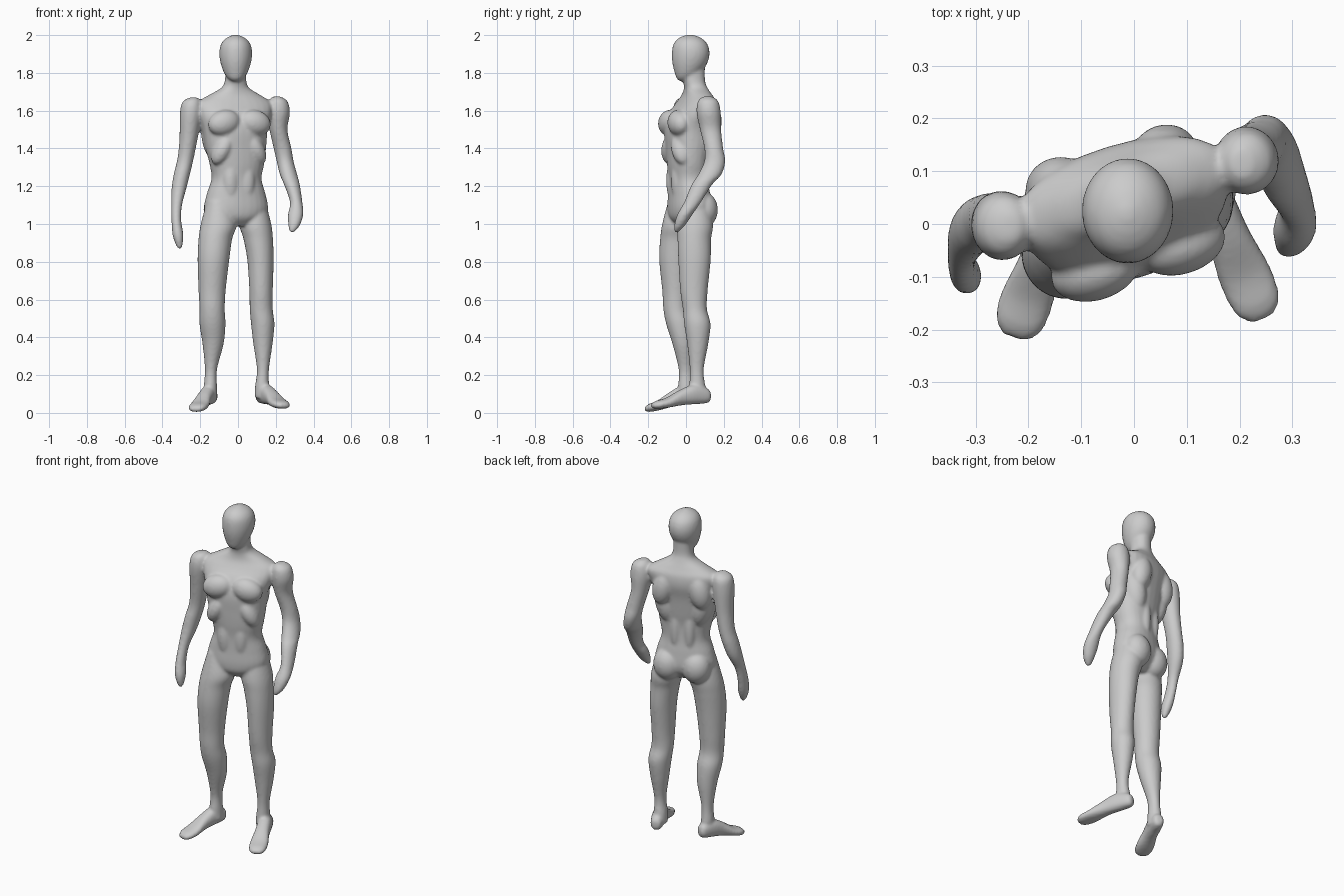
import bpy, bmesh, math
from mathutils import Vector, Matrix

bm = bmesh.new()
TWIST = math.radians(17)          # torso is turned towards its right
U = Vector((math.cos(TWIST), math.sin(TWIST), 0))
V = Vector((-math.sin(TWIST), math.cos(TWIST), 0))
X, Y, Z = Vector((1, 0, 0)), Vector((0, 1, 0)), Vector((0, 0, 1))


def spline(rows, steps=5):
    """Catmull-Rom interpolation of tuples."""
    out = []
    for i in range(len(rows) - 1):
        a, b = rows[max(i - 1, 0)], rows[i]
        c, d = rows[i + 1], rows[min(i + 2, len(rows) - 1)]
        for k in range(steps):
            t = k / steps
            out.append([0.5 * (2 * q + (r - p) * t + (2 * p - 5 * q + 4 * r - s) * t * t
                               + (3 * q - p - 3 * r + s) * t ** 3)
                        for p, q, r, s in zip(a, b, c, d)])
    return out + [list(rows[-1])]


def loft(rows, u=X, v=Y, power=2.0, n=28):
    """Skin through rings (x, y, z, radius_u, radius_v)."""
    rings, e = [], 2 / power
    for x, y, z, ru, rv in spline(rows):
        ring = []
        for i in range(n):
            c, s = math.cos(math.tau * i / n), math.sin(math.tau * i / n)
            c, s = math.copysign(abs(c) ** e, c), math.copysign(abs(s) ** e, s)
            ring.append(bm.verts.new(Vector((x, y, z)) + u * c * max(ru, .003) + v * s * max(rv, .003)))
        rings.append(ring)
    faces = [bm.faces.new(rings[0][::-1]), bm.faces.new(rings[-1])]
    for a, b in zip(rings, rings[1:]):
        for i in range(n):
            j = (i + 1) % n
            faces.append(bm.faces.new((a[i], a[j], b[j], b[i])))
    bmesh.ops.recalc_face_normals(bm, faces=faces)


def muscle(u, v, z, size, tilt=0.0, origin=(-.015, .012)):
    """Ellipsoid placed in the turned torso frame, tilted in the frontal plane."""
    p = Vector((*origin, z)) + U * u + V * v
    m = (Matrix.Translation(p) @ Matrix.Rotation(TWIST, 4, 'Z')
         @ Matrix.Rotation(tilt, 4, 'Y') @ Matrix.Diagonal((*size, 1)))
    bmesh.ops.create_uvsphere(bm, u_segments=24, v_segments=16, radius=1, matrix=m)


# torso and neck
loft([(0, .01, .99, .05, .05), (-.008, .012, 1.03, .13, .09), (-.01, .017, 1.08, .172, .105),
      (-.01, .016, 1.16, .158, .102), (-.008, .012, 1.24, .134, .098),
      (-.006, .008, 1.32, .147, .102), (-.012, .01, 1.40, .163, .110),
      (-.016, .015, 1.50, .176, .118), (-.018, .035, 1.58, .20, .115),
      (-.02, .055, 1.64, .205, .092), (-.018, .058, 1.68, .145, .072),
      (-.015, .052, 1.72, .075, .06), (-.013, .043, 1.76, .056, .057),
      (-.012, .042, 1.84, .053, .058)], U, V, 2.25)

# head
loft([(-.012, -.018, 1.757, .02, .018), (-.012, -.008, 1.772, .042, .042),
      (-.012, .008, 1.80, .062, .068), (-.012, .02, 1.85, .080, .092),
      (-.012, .025, 1.90, .087, .100), (-.012, .024, 1.945, .081, .093),
      (-.012, .022, 1.975, .062, .072), (-.012, .021, 1.994, .032, .04),
      (-.012, .021, 2.003, .005, .006)])

# paired torso muscles
for s in (-1, 1):
    muscle(s * .085, -.078, 1.535, (.088, .058, .068), s * .25)        # chest
    muscle(s * .088, -.062, 1.40, (.05, .058, .095), s * -.5)          # lower ribs
    muscle(s * .105, .092, 1.55, (.062, .058, .105), s * -.2)          # shoulder blade
    muscle(s * .105, .045, 1.45, (.062, .07, .13), s * .2)             # side of back
    muscle(s * .04, .072, 1.30, (.034, .034, .14))                     # lower back
    muscle(s * .08, .055, 1.665, (.10, .045, .032), s * .3)            # neck to shoulder
    muscle(s * .082, .062, 1.075, (.082, .075, .095), 0, (-.005, .01)) # buttock
    muscle(s * .045, -.065, 1.23, (.045, .042, .12))                   # belly

# left arm
loft([(.205, .115, 1.675, .02, .025), (.212, .117, 1.65, .05, .054), (.213, .12, 1.59, .062, .064),
      (.214, .13, 1.50, .048, .056), (.236, .147, 1.40, .047, .05), (.25, .152, 1.33, .045, .056),
      (.268, .125, 1.26, .046, .062), (.285, .085, 1.21, .042, .055),
      (.308, .035, 1.116, .033, .045), (.305, -.006, 1.05, .041, .04),
      (.296, -.035, .99, .03, .028), (.284, -.052, .955, .01, .01)])
# right arm
loft([(-.235, -.005, 1.67, .02, .025), (-.245, -.003, 1.645, .05, .056), (-.25, -.003, 1.58, .058, .066),
      (-.262, .004, 1.45, .048, .056), (-.278, .008, 1.345, .043, .05),
      (-.297, -.002, 1.265, .043, .052), (-.313, -.02, 1.185, .039, .047),
      (-.325, -.055, 1.095, .028, .034), (-.326, -.08, 1.015, .026, .036),
      (-.318, -.097, .945, .029, .036), (-.312, -.105, .895, .02, .022), (-.308, -.108, .868, .008, .009)])

# left leg
loft([(.085, .045, 1.12, .06, .07), (.092, .048, 1.0, .084, .095), (.107, .044, .92, .078, .089),
      (.119, .045, .81, .070, .086), (.122, .042, .65, .062, .073), (.123, .047, .55, .061, .064),
      (.131, .06, .47, .062, .07), (.132, .062, .365, .051, .056), (.132, .057, .23, .032, .037),
      (.127, .06, .14, .037, .043), (.122, .065, .08, .034, .045)])
# right leg
loft([(-.105, -.025, 1.12, .06, .07), (-.103, -.033, 1.0, .094, .093), (-.12, -.045, .92, .089, .092),
      (-.13, -.055, .81, .084, .087), (-.137, -.054, .65, .072, .072), (-.137, -.053, .55, .067, .067),
      (-.135, -.035, .47, .069, .07), (-.132, -.015, .365, .056, .057), (-.143, -.002, .23, .032, .037),
      (-.146, .0, .14, .035, .042), (-.142, .002, .08, .034, .043)])

# feet: heel point, toe point, drop of the toes
foot = [(0, .018, .088, .02), (.06, .032, .092, .04), (.28, .039, .10, .052), (.5, .041, .086, .042),
        (.74, .051, .06, .027), (.92, .045, .05, .021), (1, .022, .046, .011)]
for heel, toe, drop in (((.115, .128), (.245, -.18), .008), ((-.132, .06), (-.228, -.215), .026)):
    h, d = Vector((*heel, 0)), Vector((toe[0] - heel[0], toe[1] - heel[1], 0))
    side = d.normalized().cross(Z)
    loft([(*(h + d * t).xy, z - drop * t, w, k) for t, w, z, k in foot], side, Z, 2.3)

# fuse everything into one smooth skin
mesh = bpy.data.meshes.new("body")
bm.to_mesh(mesh)
bm.free()
body = bpy.data.objects.new("body", mesh)
bpy.context.collection.objects.link(body)
fuse = body.modifiers.new("fuse", 'REMESH')
fuse.mode = 'VOXEL'
fuse.voxel_size = .008
fuse.use_smooth_shade = True
soften = body.modifiers.new("soften", 'SMOOTH')
soften.factor = .5
soften.iterations = 7
